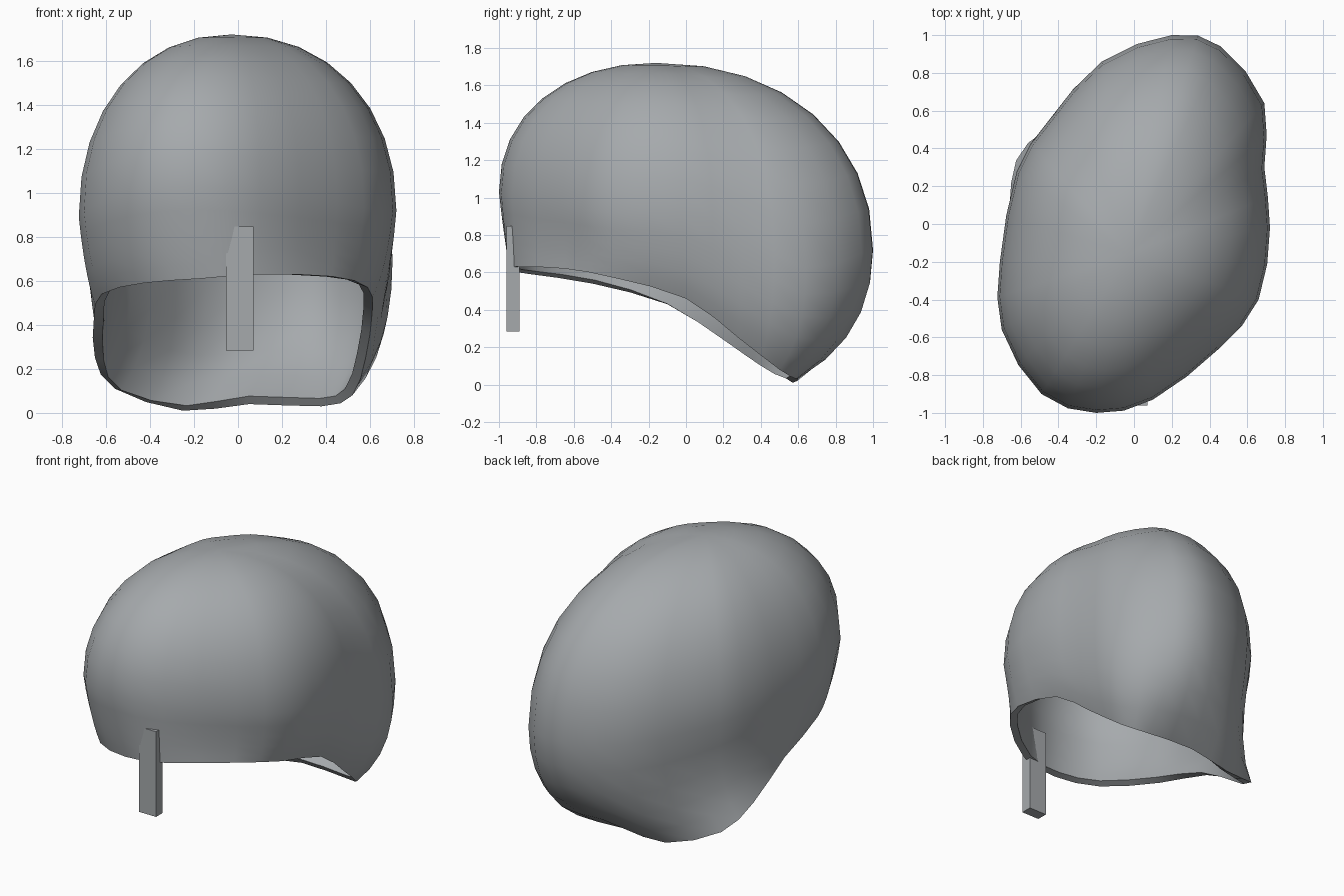
import bpy
import bmesh
from math import sin, cos, pi, radians
from mathutils import Vector

default = bpy.data.objects.get("Cube")
if default:
    bpy.data.objects.remove(default, do_unlink=True)

steel = bpy.data.materials.new("steel grey")
steel.use_nodes = True
STEEL = (0.38, 0.4, 0.415, 1)
steel.diffuse_color = STEEL
steel.node_tree.nodes["Principled BSDF"].inputs["Base Color"].default_value = STEEL


def make_object(name, bm):
    """Turn a bmesh into a coloured, selected object."""
    bmesh.ops.recalc_face_normals(bm, faces=bm.faces)
    mesh = bpy.data.meshes.new(name)
    bm.to_mesh(mesh)
    bm.free()
    mesh.materials.append(steel)
    obj = bpy.data.objects.new(name, mesh)
    bpy.context.collection.objects.link(obj)
    bpy.ops.object.select_all(action="DESELECT")
    obj.select_set(True)
    bpy.context.view_layer.objects.active = obj
    return obj


def spline(a, b, c, d, t):
    """Smooth curve between b and c."""
    return b + 0.5 * t * (c - a + t * (2 * a - 5 * b + 4 * c - d + t * (3 * (b - c) + d - a)))


# Stations around the dome: widest point, rim point and pinch above the rim
STATIONS = [
    ((-.2, -1, 1.03), (-.17, -.94, .61), .97),
    ((.1, -.93, 1), (.1, -.91, .63), .98),
    ((.45, -.66, .95), (.43, -.65, .62), .96),
    ((.66, -.4, .92), (.59, -.38, .57), .96),
    ((.72, -.02, .92), (.61, 0, .46), .97),
    ((.69, .3, .8), (.58, .28, .25), 1),
    ((.69, .64, .62), (.52, .5, .08), 1),
    ((.46, .94, .7), (.38, .59, .03), 1),
    ((.2, 1, .72), (.05, .6, .04), 1),
    ((-.17, .86, .75), (-.25, .57, .01), .96),
    ((-.45, .55, .8), (-.56, .43, .11), .86),
    ((-.62, .28, .85), (-.65, .22, .25), .9),
    ((-.71, -.2, .87), (-.655, -.1, .43), .95),
    ((-.7, -.56, .92), (-.62, -.5, .54), .97),
    ((-.49, -.9, 1), (-.43, -.83, .59), .96),
]
APEX = Vector((-.03, -.16, 1.72))
UPPER, LOWER = 8, 5
FULLNESS = 0.93


def meridian(station):
    """Points from just below the apex down to the rim."""
    wide, rim = (Vector(p) for p in station[:2])
    points = []
    for k in range(1, UPPER + 1):
        a = k / UPPER * pi / 2
        p = APEX.lerp(wide, sin(a) ** FULLNESS)
        p.z = wide.z + (APEX.z - wide.z) * max(cos(a), 0) ** FULLNESS
        points.append(p)
    pinch = station[2]
    bend = Vector((wide.x * pinch, wide.y * pinch, rim.z + (wide.z - rim.z) / 3))
    for k in range(1, LOWER + 1):
        t = k / LOWER
        points.append(wide.lerp(bend, t).lerp(bend.lerp(rim, t), t))
    return points


# Dome shell
lines = [meridian(s) for s in STATIONS]
count = len(lines)
bm = bmesh.new()
columns = []
for i in range(count):
    near = [lines[(i + o) % count] for o in (-1, 0, 1, 2)]
    for t in (0, 0.5):
        columns.append([bm.verts.new(spline(*group, t)) for group in zip(*near)])
top = bm.verts.new(APEX)
for i, left in enumerate(columns):
    right = columns[(i + 1) % len(columns)]
    bm.faces.new((top, left[0], right[0]))
    for k in range(len(left) - 1):
        bm.faces.new((left[k], left[k + 1], right[k + 1], right[k]))
dome = make_object("helmet_dome", bm)
shell = dome.modifiers.new("wall", "SOLIDIFY")
shell.thickness = 0.045
shell.offset = -1 if dome.data.polygons[0].normal.z > 0 else 1
bpy.ops.object.modifier_apply(modifier=shell.name)
bpy.ops.object.shade_smooth_by_angle(angle=radians(40))

# Nose guard bar
bm = bmesh.new()
bmesh.ops.create_cube(bm, size=1)
bmesh.ops.scale(bm, vec=(.125, .07, .565), verts=bm.verts)
bmesh.ops.translate(bm, vec=(.008, -.925, .565), verts=bm.verts)
make_object("nose_guard", bm)
